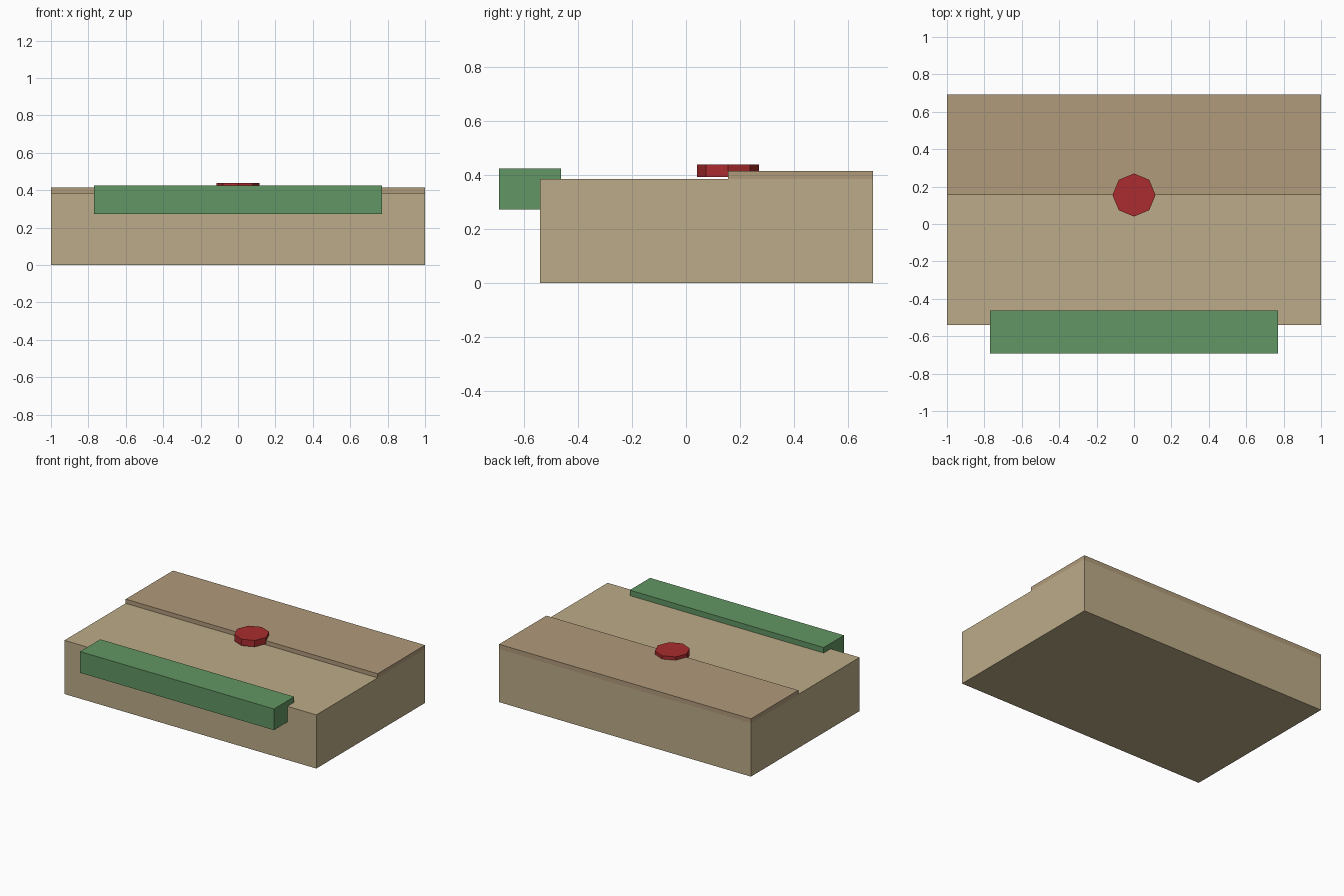
import bpy

if "Cube" in bpy.data.objects:
    bpy.data.objects.remove(bpy.data.objects["Cube"])


def material(name, rgb):
    # display colour converted to linear
    m = bpy.data.materials.new(name)
    m.diffuse_color = (*[((c / 255 + 0.055) / 1.055) ** 2.4 for c in rgb], 1)
    m.use_nodes = True
    m.node_tree.nodes["Principled BSDF"].inputs["Base Color"].default_value = m.diffuse_color
    return m


def box(name, lo, hi, mat):
    center = [(a + b) / 2 for a, b in zip(lo, hi)]
    bpy.ops.mesh.primitive_cube_add(size=1, location=center)
    ob = bpy.context.object
    ob.name = name
    ob.scale = [b - a for a, b in zip(lo, hi)]
    bpy.ops.object.transform_apply(location=False, rotation=False, scale=True)
    ob.data.materials.append(mat)
    return ob


paper = material("paper", (188, 171, 136))
flap_paper = material("flap_paper", (176, 155, 122))
green = material("green", (98, 150, 99))
red = material("red", (170, 44, 46))

# Packet body and the thin flap folded over its rear half
box("packet_body", (-1, -0.54, 0), (1, 0.692, 0.385), paper)
box("top_flap", (-1, 0.155, 0.38), (1, 0.692, 0.415), flap_paper)

# Green strip overlapping the front top edge
box("front_strip", (-0.77, -0.692, 0.272), (0.77, -0.462, 0.424), green)

# Octagonal seal on the flap edge
bpy.ops.mesh.primitive_cylinder_add(vertices=8, radius=0.115, depth=0.046,
                                    location=(0, 0.155, 0.416))
seal = bpy.context.object
seal.name = "seal"
seal.data.materials.append(red)
